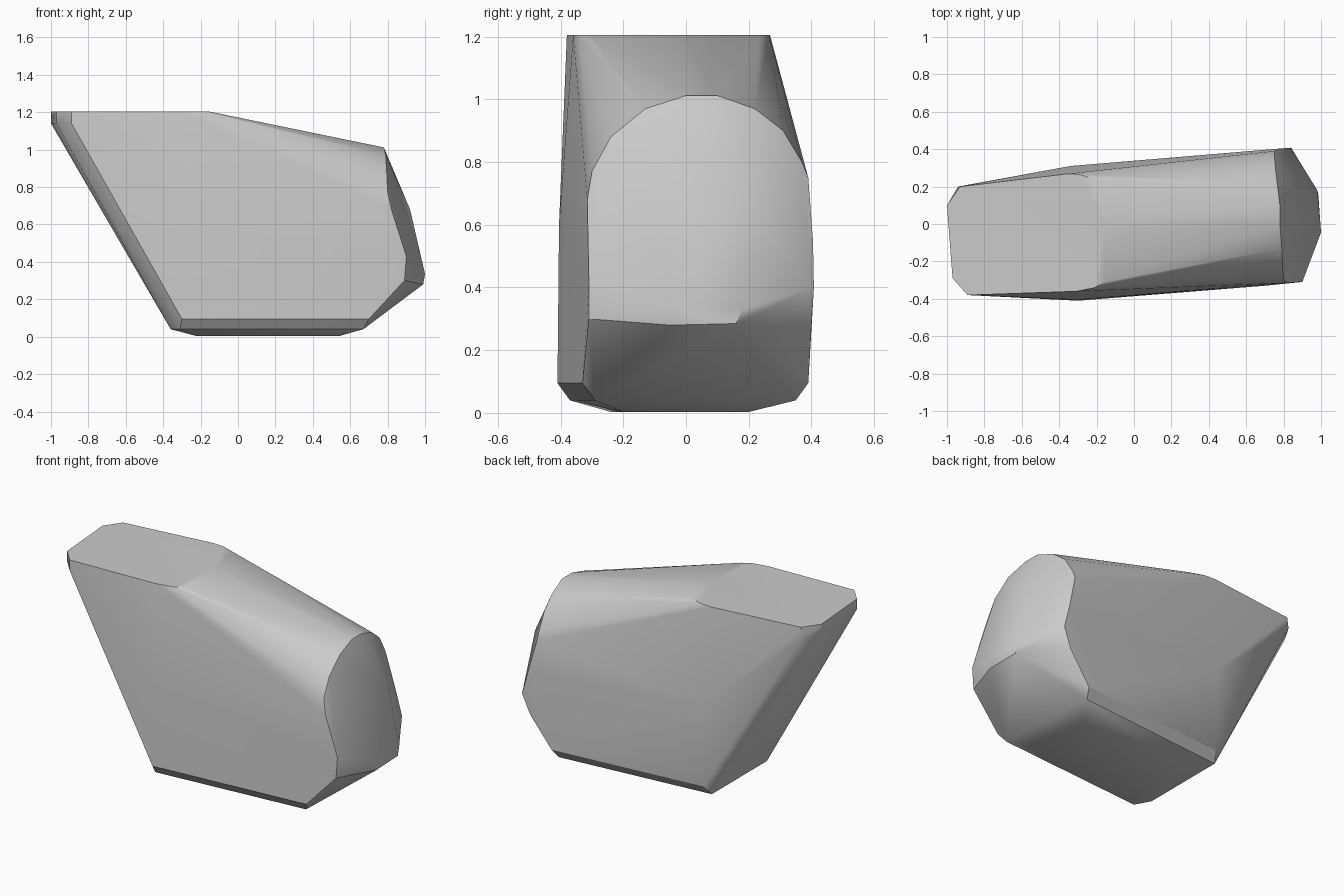
import bpy
import bmesh
import math

if "Cube" in bpy.data.objects:
    bpy.data.objects.remove(bpy.data.objects["Cube"], do_unlink=True)

# Single grey material
grey = bpy.data.materials.new("stone_grey")
grey.use_nodes = True
colour = (0.6, 0.6, 0.6, 1)
grey.diffuse_color = colour
grey.node_tree.nodes["Principled BSDF"].inputs["Base Color"].default_value = colour

bm = bmesh.new()


def add_points(points):
    for co in points:
        bm.verts.new(co)


def add_level(z, outline):
    add_points([(x, y, z) for x, y in outline])


# Flat top with chamfered corners, then the short lip under its overhanging end
add_level(1.205, [(-1, .1), (-.93, .2), (-.36, .268), (-.29, .265), (-.2, .235),
                  (-.16, 0), (-.16, -.31), (-.21, -.34), (-.31, -.36),
                  (-.89, -.38), (-.97, -.29)])
add_level(1.14, [(-1, .1), (-.94, .2), (-.89, -.38), (-.97, -.29)])

# Widest part of the two long sides
add_level(.6, [(-.34, .31), (-.3, -.405)])

# Chamfered base
add_level(.095, [(-.33, .3), (.65, .39), (-.3, -.41), (.7, -.33)])
add_level(.04, [(-.36, .26), (-.36, -.28), (-.31, -.37), (.63, .35), (.67, -.29)])
add_level(.003, [(-.22, .15), (-.22, -.24), (.54, .2), (.54, -.2)])

# Arched rim of the blunt end
add_points([(.89, -.31, .3), (.9, -.31, .43), (.82, -.315, .68), (.8, -.3, .77),
            (.795, -.24, .88), (.79, -.13, .97), (.78, 0, 1.012), (.78, .1, 1.012),
            (.765, .22, .97), (.755, .31, .9), (.75, .37, .8), (.75, .39, .75),
            (.8, .405, .55), (.84, .408, .4), (.79, .4, .28)])

# Bulging nose ridge of the blunt end
add_points([(1, -.045, .335), (.99, -.05, .28), (.985, .16, .285),
            (.98, .18, .33), (.92, .165, .68)])

# Skin the points into one solid
hull = bmesh.ops.convex_hull(bm, input=bm.verts)
loose = [v for v in bm.verts if not v.link_faces]
bmesh.ops.delete(bm, geom=loose, context='VERTS')
bmesh.ops.dissolve_limit(bm, angle_limit=math.radians(1), verts=bm.verts, edges=bm.edges)
bmesh.ops.recalc_face_normals(bm, faces=bm.faces)

mesh = bpy.data.meshes.new("stone_block")
bm.to_mesh(mesh)
bm.free()
mesh.materials.append(grey)
block = bpy.data.objects.new("stone_block", mesh)
bpy.context.collection.objects.link(block)

# Smooth the rounded shoulder, keep the chamfers crisp
bpy.ops.object.select_all(action='DESELECT')
block.select_set(True)
bpy.context.view_layer.objects.active = block
bpy.ops.object.shade_smooth_by_angle(angle=math.radians(30))
